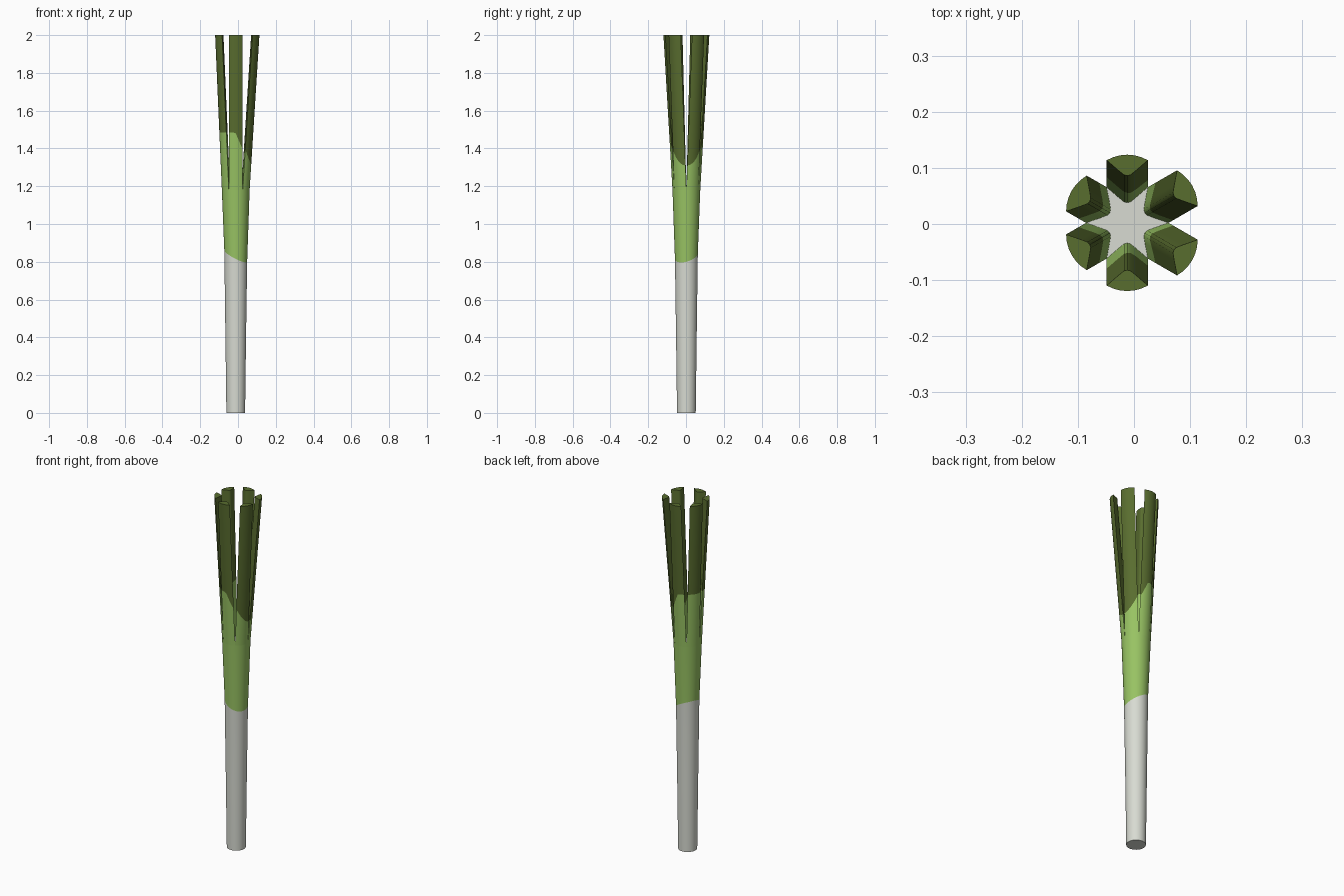
import bpy, bmesh, math
from math import sin, cos, radians

if "Cube" in bpy.data.objects:
    bpy.data.objects.remove(bpy.data.objects["Cube"])

CX, CY = -0.012, 0.002      # stem axis
SPLIT, TOP = 1.18, 2.0      # where the leaves separate, and where they end
R_SPLIT = 0.0735


def material(name, srgb):
    m = bpy.data.materials.new(name)
    lin = [((c / 255 + 0.055) / 1.055) ** 2.4 for c in srgb]
    m.diffuse_color = (*lin, 1)
    m.use_nodes = True
    m.node_tree.nodes["Principled BSDF"].inputs["Base Color"].default_value = m.diffuse_color
    return m


white = material("pale_white", (216, 219, 210))
light = material("light_green", (152, 195, 99))
dark = material("dark_green", (89, 109, 47))


def low_edge(a):            # white to light green boundary
    return 0.83 - 0.03 * cos(a) + 0.015 * sin(a)


def high_edge(a):           # light green to dark green boundary
    return min(1.485, 1.31 + 0.17 * (1 - cos(a)))


def loft(name, rings, band_mats, cap_mats, mats):
    """Skin closed rings of points, with one material per band and end cap."""
    bm = bmesh.new()
    vs = [[bm.verts.new(p) for p in ring] for ring in rings]
    n = len(vs[0])
    for k, (a, b) in enumerate(zip(vs, vs[1:])):
        for i in range(n):
            j = (i + 1) % n
            bm.faces.new((a[i], a[j], b[j], b[i])).material_index = band_mats[k]
    bm.faces.new(vs[0][::-1]).material_index = cap_mats[0]
    bm.faces.new(vs[-1]).material_index = cap_mats[1]
    bmesh.ops.recalc_face_normals(bm, faces=bm.faces)
    me = bpy.data.meshes.new(name)
    bm.to_mesh(me)
    bm.free()
    for m in mats:
        me.materials.append(m)
    ob = bpy.data.objects.new(name, me)
    bpy.context.collection.objects.link(ob)
    bpy.context.view_layer.objects.active = ob
    ob.select_set(True)
    bpy.ops.object.shade_smooth_by_angle(angle=radians(30))
    ob.select_set(False)


# Stem: slightly flared, with a sloping colour boundary and a pale core on top
angles = [radians(10 * i) for i in range(36)]


def stem_ring(r, z):
    return [(CX + r * cos(a), CY + r * sin(a), z(a)) for a in angles]


loft("stem",
     [stem_ring(0.0495, lambda a: 0), stem_ring(0.0545, lambda a: 0.4),
      stem_ring(0.0605, low_edge), stem_ring(R_SPLIT, lambda a: SPLIT)],
     [0, 0, 1], [0, 0], [white, light])

# Leaves: six wedges of the stem's section that lean straight outwards
section = [(R_SPLIT, d) for d in range(-30, 31, 10)]
section += [(0.048, 19), (0.038, 9), (0.036, 0), (0.038, -9), (0.048, -19)]
leans = {30: 0.060, 90: 0.048, 150: 0.041, 210: 0.041, 270: 0.048, 330: 0.060}

for k, (deg, lean) in enumerate(leans.items()):
    d = radians(deg)

    def leaf_ring(z_of):
        pts = []
        for r, off in section:
            a = d + radians(off)
            z = z_of(a)
            s = lean * (z - SPLIT) / (TOP - SPLIT)
            pts.append((CX + r * cos(a) + s * cos(d),
                        CY + r * sin(a) + s * sin(d), z))
        return pts

    loft(f"leaf_{k + 1}",
         [leaf_ring(lambda a: SPLIT), leaf_ring(high_edge), leaf_ring(lambda a: TOP)],
         [0, 1], [0, 1], [light, dark])
